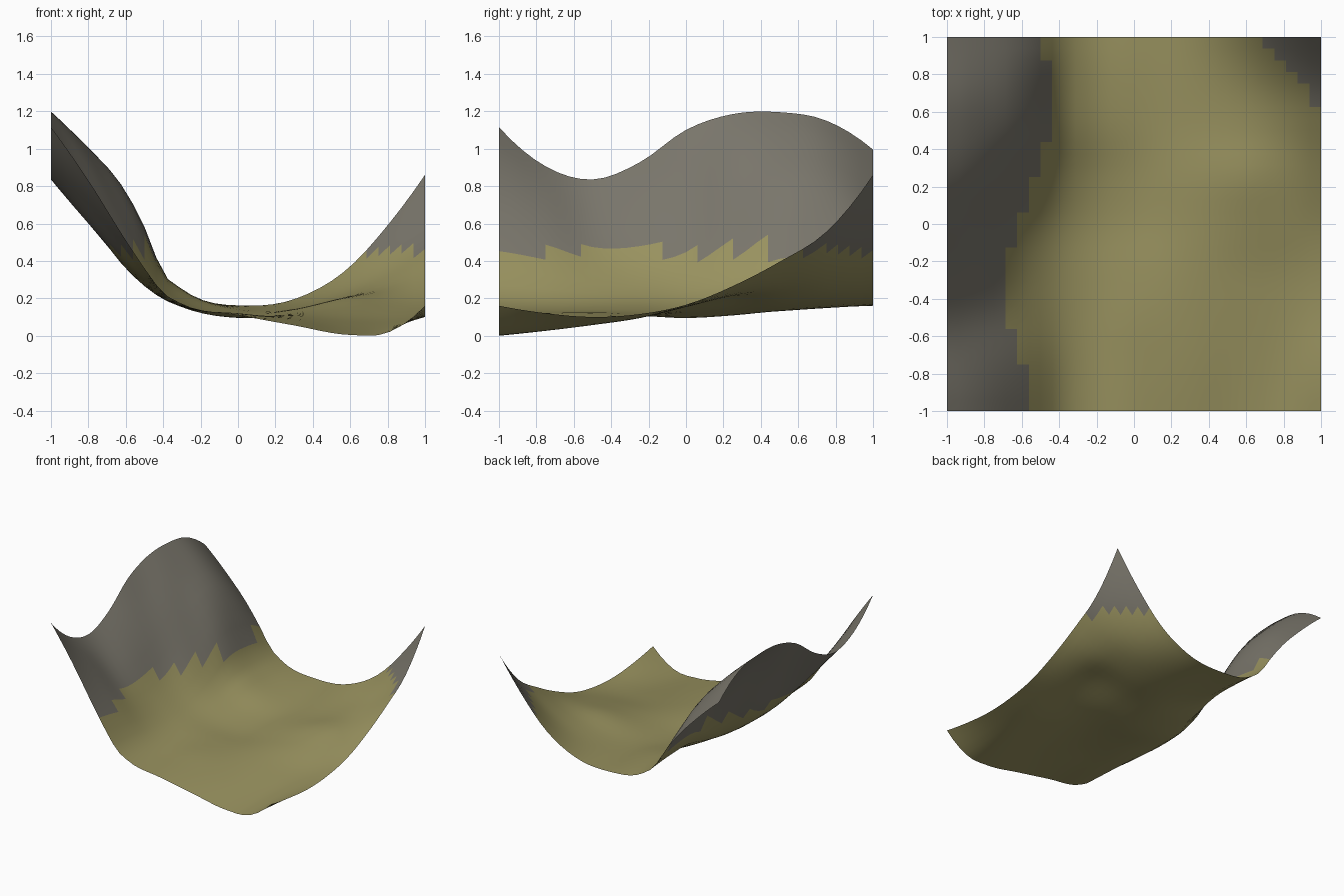
import bpy, bmesh

if "Cube" in bpy.data.objects:
    bpy.data.objects.remove(bpy.data.objects["Cube"])

# Height profile control points: one row per y position, one value per x position
XS = [-1, -.8, -.6, -.5, -.4, -.3, 0, .3, .6, .8, 1]
YS = [-1, -.75, -.5, -.25, 0, .25, .5, .75, 1]
H = [
    [1.115, .83, .51, .36, .23, .17, .11, .055, .004, .016, .16],
    [.905, .70, .455, .325, .215, .16, .115, .075, .03, .035, .12],
    [.835, .60, .38, .28, .20, .155, .12, .09, .06, .06, .10],
    [.925, .65, .36, .265, .195, .155, .11, .105, .095, .095, .115],
    [1.10, .755, .41, .29, .205, .155, .095, .12, .15, .155, .165],
    [1.185, .935, .59, .405, .26, .19, .11, .14, .205, .22, .265],
    [1.195, 1.0, .755, .57, .33, .245, .14, .145, .215, .28, .395],
    [1.15, .98, .745, .56, .33, .245, .155, .165, .26, .38, .555],
    [.995, .81, .59, .45, .30, .225, .162, .195, .37, .59, .86],
]
N = 32              # grid cells per side
ROCK_LEVEL = 0.45   # faces above this height are rock


def curve(xs, vs, x):
    """Smooth cubic curve through the control values."""
    n = len(xs)
    d = [(vs[i + 1] - vs[i]) / (xs[i + 1] - xs[i]) for i in range(n - 1)]
    t = [0.0] * n
    for i in range(1, n - 1):
        a, b = xs[i] - xs[i - 1], xs[i + 1] - xs[i]
        t[i] = (d[i - 1] * b + d[i] * a) / (a + b)
    t[0] = 2 * d[0] - t[1]
    t[-1] = 2 * d[-1] - t[-2]
    i = 0
    while i < n - 2 and x > xs[i + 1]:
        i += 1
    h = xs[i + 1] - xs[i]
    u = (x - xs[i]) / h
    return ((2 * u**3 - 3 * u**2 + 1) * vs[i] + (u**3 - 2 * u**2 + u) * h * t[i]
            + (3 * u**2 - 2 * u**3) * vs[i + 1] + (u**3 - u**2) * h * t[i + 1])


def height(x, y):
    return curve(YS, [curve(XS, row, x) for row in H], y)


def material(name, rgb):
    m = bpy.data.materials.new(name)
    m.diffuse_color = (*rgb, 1)
    m.use_nodes = True
    m.node_tree.nodes["Principled BSDF"].inputs["Base Color"].default_value = m.diffuse_color
    return m


# Terrain sheet: displaced grid
bm = bmesh.new()
bmesh.ops.create_grid(bm, x_segments=N, y_segments=N, size=1)
for v in bm.verts:
    v.co.z = height(v.co.x, v.co.y)
low = min(v.co.z for v in bm.verts)
for v in bm.verts:
    v.co.z -= low

# Rock on high faces, grass on low ones
for f in bm.faces:
    f.smooth = True
    f.material_index = 1 if f.calc_center_median().z > ROCK_LEVEL else 0

mesh = bpy.data.meshes.new("terrain")
bm.to_mesh(mesh)
bm.free()
mesh.materials.append(material("olive grass", (.318, .288, .115)))
mesh.materials.append(material("grey rock", (.192, .180, .147)))
terrain = bpy.data.objects.new("terrain", mesh)
bpy.context.collection.objects.link(terrain)
